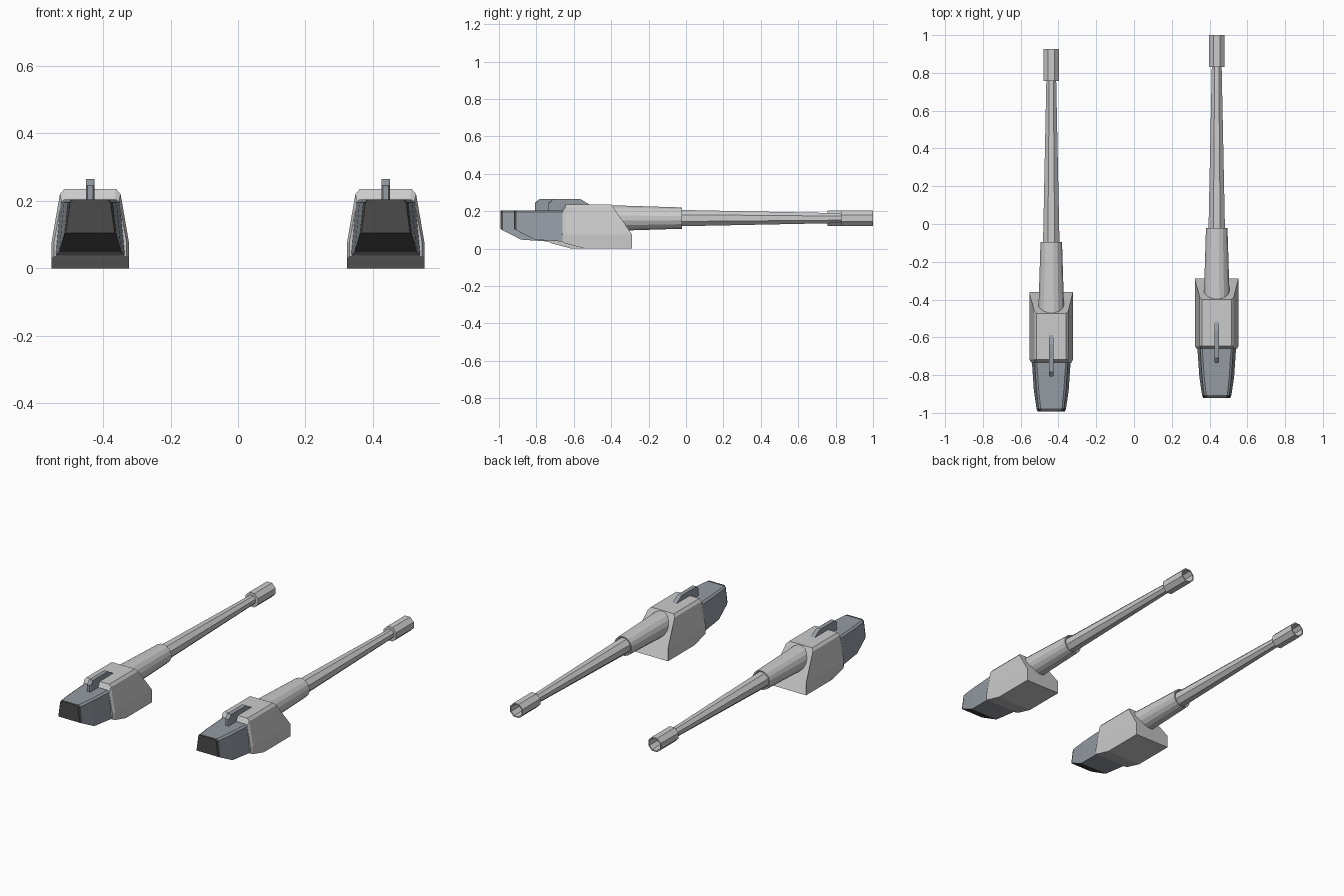
import bpy, bmesh, math

if "Cube" in bpy.data.objects:
    bpy.data.objects.remove(bpy.data.objects["Cube"])

AXIS_Z = 0.163            # height of the barrel axis
GUNS = {"right": (0.438, 0.0), "left": (-0.438, -0.073)}


def material(name, rgb):
    m = bpy.data.materials.new(name)
    m.diffuse_color = (*rgb, 1)
    m.use_nodes = True
    m.node_tree.nodes["Principled BSDF"].inputs["Base Color"].default_value = m.diffuse_color
    return m


HOUSING = material("dark_steel", (0.30, 0.33, 0.37))
BLACK = material("black_cap", (0.07, 0.07, 0.07))


def loft(name, rings, mats=(), mark=None):
    """Skin closed rings of points, cap both ends, place one copy per gun."""
    bm = bmesh.new()
    loops = [[bm.verts.new(p) for p in ring] for ring in rings]
    n = len(loops[0])
    for a, b in zip(loops, loops[1:]):
        for i in range(n):
            j = (i + 1) % n
            bm.faces.new((a[i], a[j], b[j], b[i]))
    bm.faces.new(loops[0])
    bm.faces.new(loops[-1])
    bmesh.ops.recalc_face_normals(bm, faces=bm.faces)
    if mark:
        for f in bm.faces:
            f.material_index = int(mark(f.calc_center_median(), f.normal))
    mesh = bpy.data.meshes.new(name)
    bm.to_mesh(mesh)
    bm.free()
    for m in mats:
        mesh.materials.append(m)
    objs = []
    for side, (x, y) in GUNS.items():
        ob = bpy.data.objects.new(f"{name}_{side}", mesh)
        ob.location = (x, y, 0)
        bpy.context.collection.objects.link(ob)
        objs.append(ob)
    return objs


def mirrored(half):
    """Full ring from right-hand (x, y, z) points listed bottom to top."""
    return half + [(-x, y, z) for x, y, z in reversed(half)]


def turned(name, profile, sides):
    """Lathe (y, flat-radius) profile about the barrel axis."""
    k = 1 / math.cos(math.pi / sides)
    angles = [(i + 0.5) * math.tau / sides for i in range(sides)]
    return loft(name, [[(r * k * math.cos(a), y, AXIS_Z + r * k * math.sin(a))
                        for a in angles] for y, r in profile])


# Armoured housing with sloped front and bevelled back
loft("housing", [
    mirrored([(.108, -.66, .035), (.108, -.66, .075), (.085, -.66, .200), (.072, -.66, .207)]),
    mirrored([(.115, -.645, .028), (.115, -.645, .075), (.090, -.645, .220), (.077, -.645, .235)]),
    mirrored([(.115, -.54, 0), (.115, -.54, .075), (.090, -.54, .220), (.077, -.54, .235)]),
    mirrored([(.115, -.288, 0), (.115, -.288, .075), (.090, -.388, .220), (.077, -.40, .235)]),
])

# Tapered breech with black end cap and underside
breech = [(-.65, .037, .103, .088, .077), (-.81, .048, .092, .078, .066),
          (-.905, .097, .078, .067, .056), (-.92, .105, .072, .060, .050)]
loft("breech",
     [mirrored([(wb, y, zb), (wu, y, .195), (wt, y, .204)]) for y, zb, wb, wu, wt in breech],
     (HOUSING, BLACK),
     lambda c, n: c.y < -.908 or (c.y < -.83 and n.z < -.3))

# Sighting fin on top
fin = [(-.735, .19), (-.735, .245), (-.71, .265), (-.565, .265), (-.515, .235), (-.515, .19)]
loft("sight_fin", [[(x, y + (0.008 if y < -.72 else 0) * (abs(x) > .01), z) for y, z in fin]
                   if abs(x) > .01 else
                   [(x, y, z) for y, z in fin] for x in (-.013, -.008, .008, .013)],
     (HOUSING,))

# Round sleeve, octagonal barrel, hollow muzzle
for ob in turned("barrel_sleeve", [(-.46, .070), (-.38, .068), (-.022, .057),
                                   (-.022, .050), (-.04, .046)], 16):
    pass
turned("barrel", [(-.05, .044), (.84, .026)], 8)
turned("muzzle", [(.83, .026), (.83, .042), (1.0, .042), (1.0, .035), (.85, .030)], 8)
